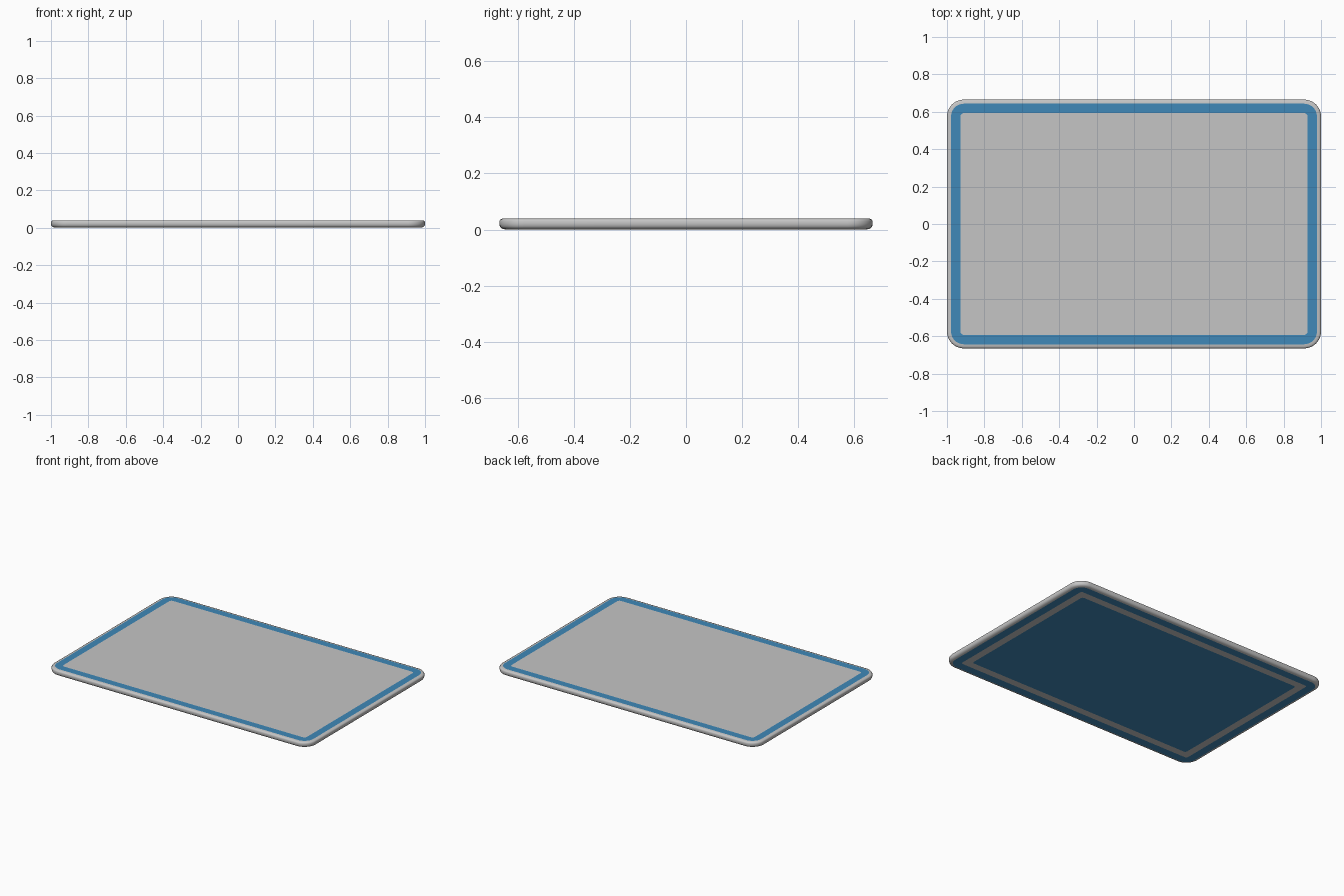
import bpy, bmesh, math

if "Cube" in bpy.data.objects:
    bpy.data.objects.remove(bpy.data.objects["Cube"])

HX, HY, R = 1.0, 0.665, 0.09   # half sizes and outer corner radius
T = 0.04                       # thickness


def material(name, rgb):
    m = bpy.data.materials.new(name)
    m.diffuse_color = (*rgb, 1)
    m.use_nodes = True
    m.node_tree.nodes["Principled BSDF"].inputs["Base Color"].default_value = m.diffuse_color
    return m


GREY = material("light_grey", (0.56, 0.56, 0.56))
BLUE = material("blue", (0.05, 0.25, 0.48))


def loop(bm, inset, z, seg=10):
    """Counter-clockwise rounded rectangle, inset from the outer outline."""
    r = max(R - inset, 0.015)
    cx, cy = HX - inset - r, HY - inset - r
    out = []
    for q, (sx, sy) in enumerate([(1, 1), (-1, 1), (-1, -1), (1, -1)]):
        for i in range(seg + 1):
            a = math.pi / 2 * (q + i / seg)
            out.append(bm.verts.new((sx * cx + r * math.cos(a), sy * cy + r * math.sin(a), z)))
    return out


def plate(name, mat, profile, cap=False, flip=False):
    """Skin between rounded loops given as (inset, z); optionally cap the last."""
    bm = bmesh.new()
    loops = [loop(bm, *p) for p in profile]
    for a, b in zip(loops, loops[1:]):
        n = len(a)
        for i in range(n):
            j = (i + 1) % n
            bm.faces.new((a[i], a[j], b[j], b[i]))
    if cap:
        bm.faces.new(loops[-1])
    if flip:
        bmesh.ops.reverse_faces(bm, faces=bm.faces)
    me = bpy.data.meshes.new(name)
    bm.to_mesh(me)
    bm.free()
    me.materials.append(mat)
    ob = bpy.data.objects.new(name, me)
    bpy.context.collection.objects.link(ob)
    return ob


# Rounded outer rim, from the underside up to the top
rim = plate("outer_rim", GREY, [(0.024, 0), (0.014, 0.002), (0.006, 0.006), (0.0015, 0.012),
                                (0, 0.02), (0, 0.03), (0.003, 0.036), (0.010, 0.039), (0.022, T)])
for p in rim.data.polygons:
    p.use_smooth = True

# Top: blue border around the large grey panel
plate("top_border", BLUE, [(0.022, T), (0.072, T)])
plate("top_panel", GREY, [(0.072, T)], cap=True)

# Underside: blue border, grey ring, blue centre
plate("bottom_border", BLUE, [(0.024, 0), (0.08, 0)], flip=True)
plate("bottom_ring", GREY, [(0.08, 0), (0.13, 0)], flip=True)
plate("bottom_panel", BLUE, [(0.13, 0)], cap=True, flip=True)
